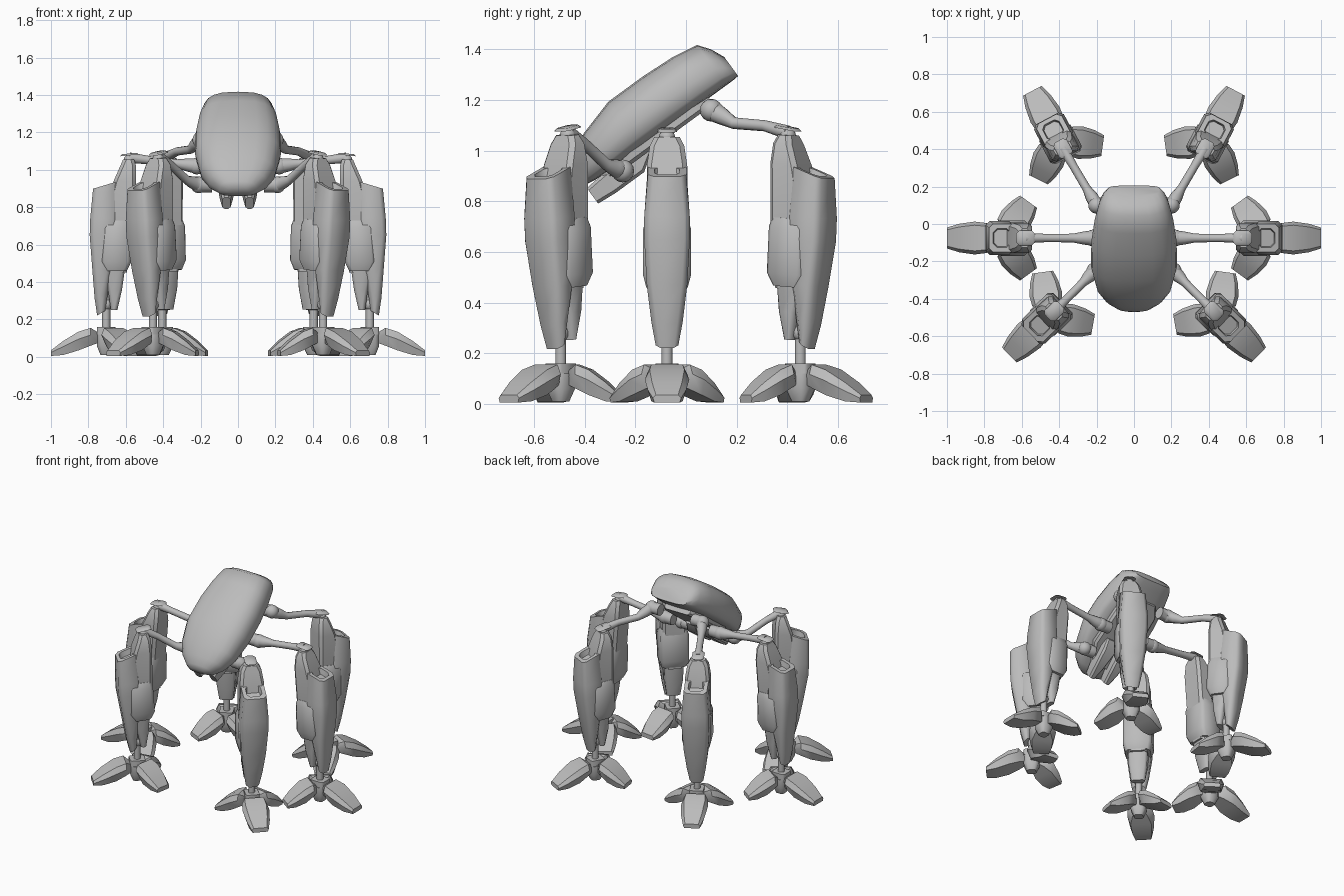
import bpy, bmesh, math
from mathutils import Matrix, Vector

if "Cube" in bpy.data.objects:
    bpy.data.objects.remove(bpy.data.objects["Cube"])

GREY = (0.5, 0.5, 0.5, 1)
metal = bpy.data.materials.new("plain grey")
metal.use_nodes = True
metal.diffuse_color = GREY
metal.node_tree.nodes["Principled BSDF"].inputs["Base Color"].default_value = GREY


def finish(name, bm, matrix, angle=35):
    bmesh.ops.recalc_face_normals(bm, faces=bm.faces)
    bm.transform(matrix)
    mesh = bpy.data.meshes.new(name)
    bm.to_mesh(mesh)
    bm.free()
    mesh.materials.append(metal)
    obj = bpy.data.objects.new(name, mesh)
    bpy.context.collection.objects.link(obj)
    bpy.ops.object.select_all(action="DESELECT")
    obj.select_set(True)
    bpy.context.view_layer.objects.active = obj
    bpy.ops.object.shade_smooth_by_angle(angle=math.radians(angle))
    return obj


def loft(name, rings, matrix=Matrix(), angle=35):
    """Skin a list of equal-length rings and cap both ends."""
    bm = bmesh.new()
    loops = [[bm.verts.new(p) for p in ring] for ring in rings]
    n = len(loops[0])
    for a, b in zip(loops, loops[1:]):
        for i in range(n):
            j = (i + 1) % n
            bm.faces.new((a[i], a[j], b[j], b[i]))
    bm.faces.new(loops[0])
    bm.faces.new(loops[-1])
    return finish(name, bm, matrix, angle)


def bevel_rect(a0, a1, half, cut):
    """Rectangle with cut corners, from a0 to a1 and -half to half."""
    k = min(cut, (a1 - a0) * 0.4, half * 0.4)
    side = [(a0 + k, -half), (a1 - k, -half), (a1, -half + k), (a1, half - k)]
    return side + [(a1 - k, half), (a0 + k, half), (a0, half - k), (a0, -half + k)]


def column(name, sections, matrix, cut=0.025, angle=50):
    """Upright shell; each section is z, inner, outer, half width, top slope."""
    rings = [[(r, t, z + s * r) for r, t in bevel_rect(r0, r1, half, cut)]
             for z, r0, r1, half, s in sections]
    return loft(name, rings, matrix, angle)


def tube(name, path, sides=12):
    """Round rod through (point, radius) pairs."""
    pts = [Vector(p) for p, r in path]
    rings = []
    for i, (p, radius) in enumerate(path):
        d = pts[min(i + 1, len(pts) - 1)] - pts[max(i - 1, 0)]
        q = d.to_track_quat("Z", "Y")
        rings.append([pts[i] + q @ Vector((radius * math.cos(a), radius * math.sin(a), 0))
                      for a in (math.tau * k / sides for k in range(sides))])
    return loft(name, rings, angle=50)


def ball(name, centre, radius, squash=1.0):
    bm = bmesh.new()
    bmesh.ops.create_uvsphere(bm, u_segments=14, v_segments=8, radius=radius)
    return finish(name, bm, Matrix.Translation(centre) @ Matrix.Diagonal((1, 1, squash, 1)), 60)


# Tilted body: local y runs up the body, local z points out of the dome
body_frame = Matrix.Translation((0, -0.38, 0.87)) @ Matrix.Rotation(math.radians(36.2), 4, "X")


def dome_ring(u, w, low, high, count=20):
    ring = []
    for k in range(count):
        a = math.tau * k / count
        c, s = math.cos(a), math.sin(a)
        x = w * math.copysign(abs(c) ** 0.7, c)
        mid = low + (high - low) * 0.4
        span = (high - mid) if s > 0 else (mid - low)
        n = mid + span * math.copysign(abs(s) ** (0.85 if s > 0 else 0.5), s)
        ring.append((x, u, n))
    return ring


loft("body_shell", [dome_ring(*v) for v in (
    (-0.05, 0.06, 0.04, 0.085), (-0.03, 0.1, 0.01, 0.11), (0.02, 0.155, 0, 0.14),
    (0.1, 0.2, -0.005, 0.175), (0.25, 0.23, -0.005, 0.218), (0.42, 0.228, -0.005, 0.218),
    (0.56, 0.21, -0.005, 0.21), (0.665, 0.185, -0.005, 0.192), (0.7, 0.165, -0.005, 0.145),
    (0.724, 0.14, -0.003, 0.09))], body_frame, 48)

# Belly plate and the two prongs under the nose
loft("belly_plate", [[(x, u, n) for x, n in bevel_rect(-w, w, 0.035, 0.02)]
                     for u, w in ((0.06, 0.09), (0.2, 0.16), (0.5, 0.15), (0.58, 0.1))], body_frame)
for side in (-1, 1):
    loft("nose_prong", [[(side * 0.062 + x, u, n + drop) for x, n in bevel_rect(-w, w, h, 0.012)]
                        for u, w, h, drop in ((-0.02, 0.022, 0.038, -0.045), (0.06, 0.035, 0.045, -0.045),
                                              (0.2, 0.05, 0.045, -0.045), (0.26, 0.04, 0.025, -0.025))],
         body_frame)


def toe(matrix, angle, length):
    """Claw-like shell: flat shoulder, drooping to a blunt tip."""
    rings = []
    for f, top, low, wt, wb in ((0.14, 0.13, 0.075, 0.03, 0.03), (0.28, 0.155, 0.06, 0.08, 0.05),
                                (0.5, 0.135, 0.035, 0.088, 0.068), (0.78, 0.085, 0.01, 0.076, 0.062),
                                (1.0, 0.035, 0.005, 0.056, 0.05)):
        d = f * length
        mid = low + (top - low) * 0.6
        rings.append([(d, -wb, low), (d, wb, low), (d, wt, mid), (d, wt * 0.78, top),
                      (d, -wt * 0.78, top), (d, -wt, mid)])
    loft("toe", rings, matrix @ Matrix.Rotation(math.radians(angle), 4, "Z"), 40)


def leg(side, centre, azimuth, lean, hip, sag):
    yaw = math.radians(azimuth if side > 0 else 180 - azimuth)
    foot = Matrix.Translation((side * centre[0], centre[1], 0)) @ Matrix.Rotation(yaw, 4, "Z")
    # The upper leg leans outward about the ankle
    pivot = Matrix.Translation((0, 0, 0.2))
    m = foot @ pivot @ Matrix.Rotation(math.radians(lean), 4, "Y") @ pivot.inverted()
    # Thigh core with a sloping crown
    column("thigh", [(0.45, -0.11, 0.02, 0.06, 0), (0.7, -0.14, 0.02, 0.08, 0),
                     (0.94, -0.16, -0.04, 0.08, 0), (1.02, -0.16, -0.075, 0.068, 0),
                     (1.055, -0.15, -0.09, 0.05, 0)], m, 0.018, 35)
    # Outer armour with an open pocket at its top
    column("outer_armour", [(0.25, 0.005, 0.048, 0.045, -0.6), (0.34, -0.01, 0.062, 0.062, -0.4),
                            (0.47, -0.03, 0.074, 0.08, 0), (0.65, -0.06, 0.088, 0.09, 0),
                            (0.74, -0.06, 0.085, 0.09, 0), (0.92, -0.07, 0.07, 0.076, -0.3)][:6] +
           [(0.92, -0.045, 0.048, 0.05, -0.3), (0.88, -0.04, 0.043, 0.045, -0.3)], m, 0.022)
    # Side guard wrapped round the inner half of the leg
    column("side_guard", [(0.46, -0.11, 0.01, 0.082, 0), (0.51, -0.135, 0.03, 0.095, 0),
                          (0.69, -0.14, 0.02, 0.095, 0), (0.73, -0.135, 0, 0.082, 0)], m, 0.02)
    column("calf_plate", [(0.25, -0.06, -0.025, 0.045, 0), (0.36, -0.085, -0.01, 0.06, 0),
                          (0.5, -0.105, 0.02, 0.065, 0)], m, 0.015)
    # Ankle rod, ball and hub
    tube("ankle_rod", [(foot @ Vector((0, 0, z)), 0.022) for z in (0.1, 0.4)], 10)
    ball("ankle_ball", foot @ Vector((0, 0, 0.28)), 0.032)
    column("foot_hub", [(0.01, -0.03, 0.03, 0.03, 0), (0.06, -0.05, 0.05, 0.05, 0),
                        (0.12, -0.05, 0.05, 0.05, 0)], foot, 0.02)
    column("ankle_block", [(0.12, -0.05, 0.05, 0.045, 0), (0.16, -0.05, 0.05, 0.045, 0)], foot, 0.01)
    for angle, length in ((0, 0.295), (126, 0.24), (-126, 0.24)):
        toe(foot, angle, length)
    # Curved arm from the body to the knee
    start = Vector((side * hip[0], hip[1], hip[2]))
    knee = m @ Vector((-0.125, 0, 1.065))
    inner = start * 1.0
    inner.x -= side * 0.07
    near, far = start.lerp(knee, 0.3), start.lerp(knee, 0.7)
    near.z -= sag
    tube("arm", [(inner, 0.04), (start, 0.042), (start.lerp(near, 0.5), 0.034), (near, 0.023),
                 (far, 0.022), (knee, 0.028)])
    ball("hip_ball", start, 0.045)
    ball("knee_ball", knee - Vector((0, 0, 0.01)), 0.032, 0.8)
    # Thin cap plate over the knee
    column("knee_cap", [(1.065, -0.175, -0.075, 0.04, -0.1), (1.075, -0.165, -0.085, 0.03, -0.1)], m, 0.02)


# Three pairs of legs: foot centre, outward angle, lean, hip, arm sag
for side in (-1, 1):
    leg(side, (0.455, -0.495), -44, 5.5, (0.21, -0.25, 0.92), 0.02)
    leg(side, (0.705, -0.075), 0, 0, (0.22, -0.075, 1.02), 0)
    leg(side, (0.405, 0.452), 62, 4.5, (0.2, 0.1, 1.16), 0.025)
